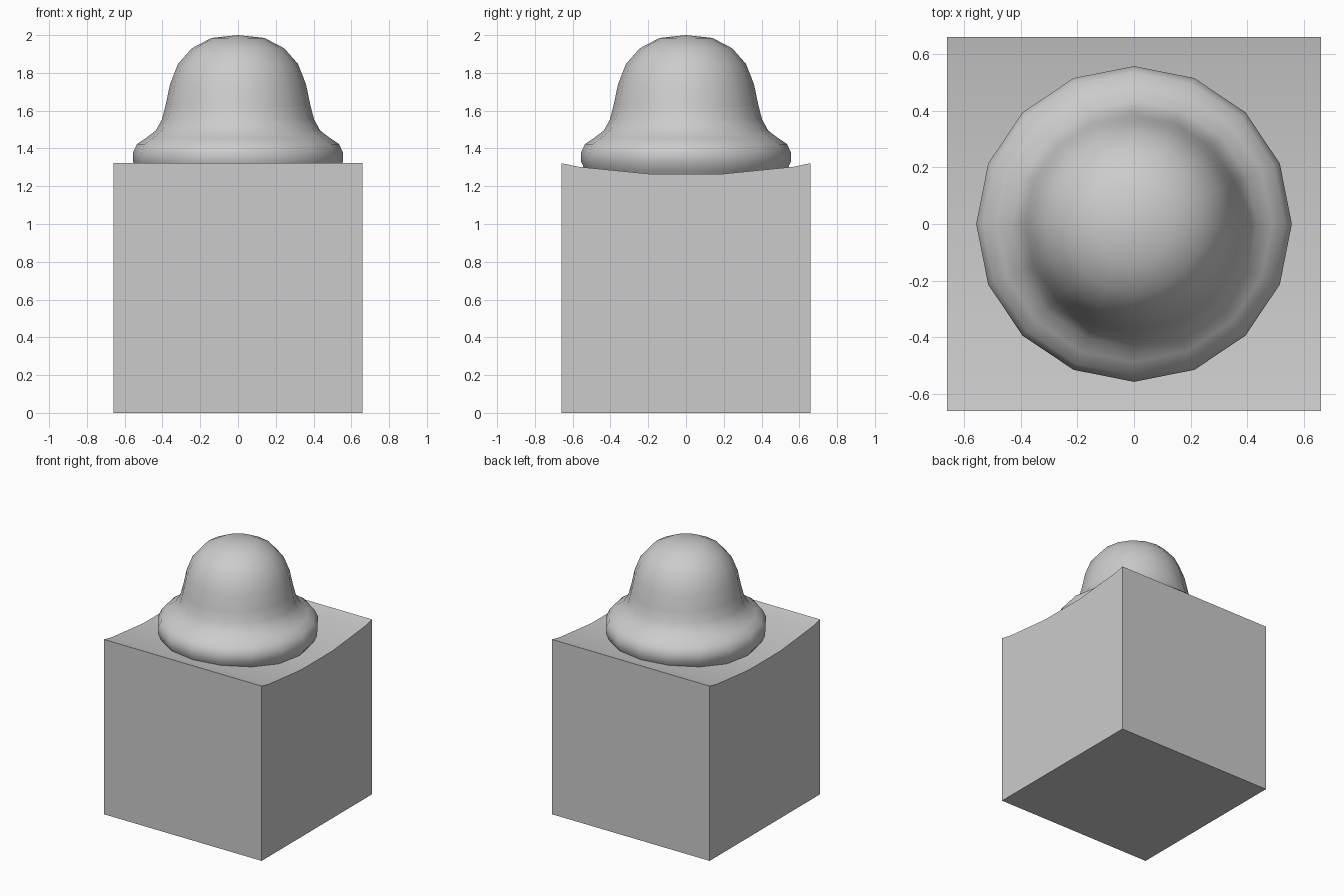
import bpy, bmesh, math

cube = bpy.data.objects.get("Cube")
if cube:
    bpy.data.objects.remove(cube, do_unlink=True)

grey = bpy.data.materials.new("plain grey")
grey.use_nodes = True
grey.diffuse_color = (0.6, 0.6, 0.6, 1)
grey.node_tree.nodes["Principled BSDF"].inputs["Base Color"].default_value = (0.6, 0.6, 0.6, 1)


def finish(bm, name, angle):
    bmesh.ops.recalc_face_normals(bm, faces=bm.faces)
    mesh = bpy.data.meshes.new(name)
    bm.to_mesh(mesh)
    bm.free()
    mesh.materials.append(grey)
    obj = bpy.data.objects.new(name, mesh)
    bpy.context.collection.objects.link(obj)
    bpy.ops.object.select_all(action='DESELECT')
    obj.select_set(True)
    bpy.context.view_layer.objects.active = obj
    bpy.ops.object.shade_smooth_by_angle(angle=math.radians(angle))
    return obj


# Base block: side profile with a shallow scooped top, extruded across x
HALF = 0.66
half_top = [(HALF, 1.322), (0.57, 1.303), (0.19, 1.265)]
profile = [(-HALF, 0), (HALF, 0)] + half_top + [(-y, z) for y, z in reversed(half_top)]
bm = bmesh.new()
side = bm.faces.new([bm.verts.new((-HALF, y, z)) for y, z in profile])
ext = bmesh.ops.extrude_face_region(bm, geom=[side])
moved = [v for v in ext["geom"] if isinstance(v, bmesh.types.BMVert)]
bmesh.ops.translate(bm, verts=moved, vec=(2 * HALF, 0, 0))
finish(bm, "base_block", 30)

# Bell-shaped dome: lathed profile with a rounded rim resting in the scoop
SIDES = 16
outline = [(0.14, 1.985), (0.245, 1.93), (0.318, 1.847), (0.36, 1.74),
           (0.383, 1.63), (0.403, 1.553), (0.435, 1.495), (0.487, 1.455),
           (0.535, 1.423), (0.557, 1.375), (0.555, 1.33), (0.535, 1.285), (0.5, 1.24)]
bm = bmesh.new()
rings = []
for r, z in outline:
    angles = [math.tau * i / SIDES for i in range(SIDES)]
    rings.append([bm.verts.new((r * math.cos(a), r * math.sin(a), z)) for a in angles])
crown = bm.verts.new((0, 0, 2))
for i in range(SIDES):
    j = (i + 1) % SIDES
    bm.faces.new((crown, rings[0][i], rings[0][j]))
    for upper, lower in zip(rings, rings[1:]):
        bm.faces.new((upper[i], lower[i], lower[j], upper[j]))
bm.faces.new(rings[-1])
finish(bm, "bell_dome", 50)
